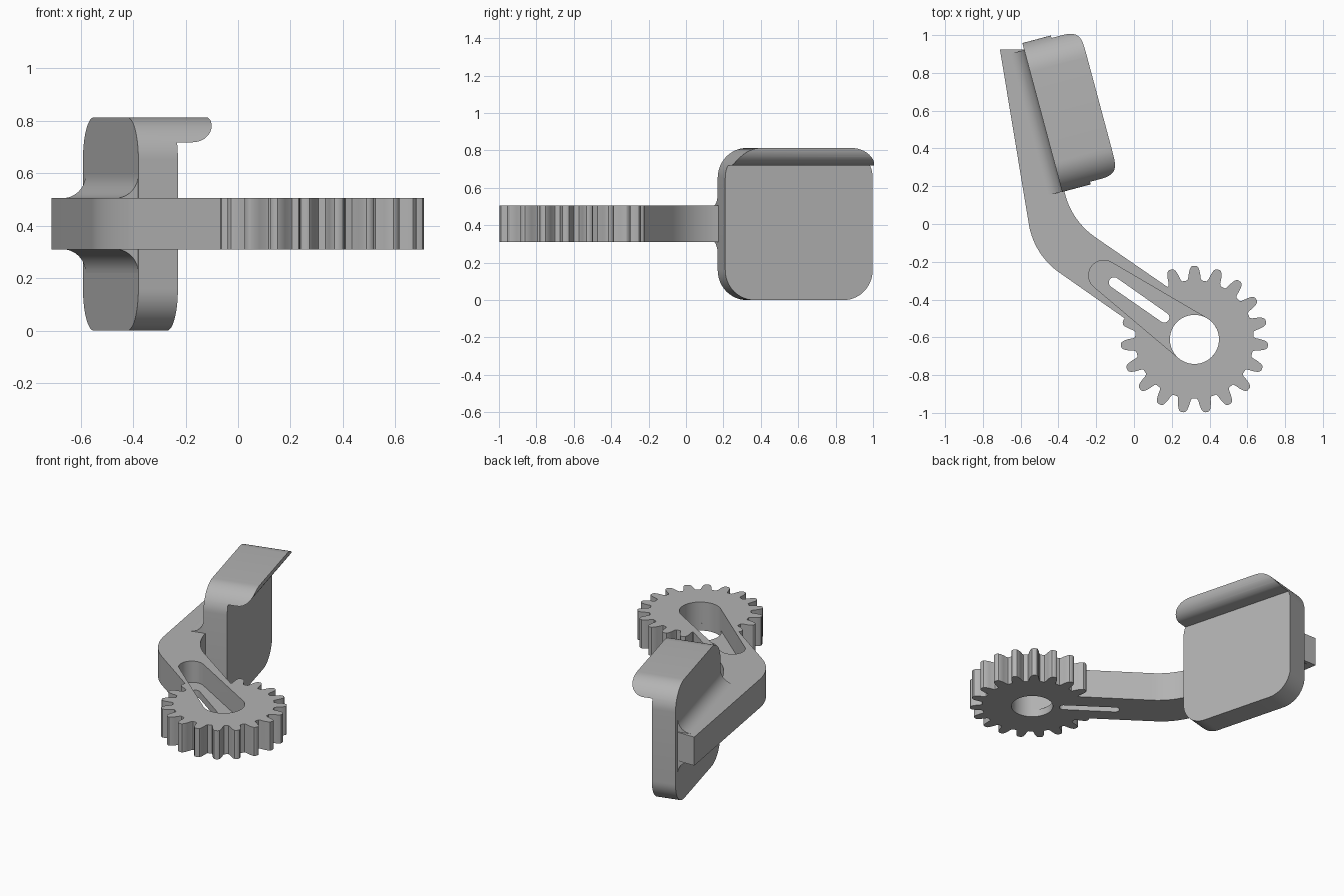
import bpy, bmesh
from math import sin, cos, tan, pi, atan2, acos, radians
from mathutils import Matrix, Vector

cube = bpy.data.objects.get("Cube")
if cube:
    bpy.data.objects.remove(cube, do_unlink=True)

# One plain grey material
grey = bpy.data.materials.new("plain_grey")
grey.use_nodes = True
COLOUR = (0.45, 0.45, 0.45, 1)
grey.diffuse_color = COLOUR
grey.node_tree.nodes["Principled BSDF"].inputs["Base Color"].default_value = COLOUR

X, Y, Z = Vector((1, 0, 0)), Vector((0, 1, 0)), Vector((0, 0, 1))
TILT = radians(15)
ALONG = Vector((-sin(TILT), cos(TILT), 0))    # along the pad
OUT = Vector((cos(TILT), sin(TILT), 0))       # out of the pad's front


def prism(name, outline, low, high, axes=(X, Y, Z)):
    """Extrude a 2D outline from low to high along the third axis."""
    bm = bmesh.new()
    frame = Matrix(axes).transposed()
    face = bm.faces.new([bm.verts.new(frame @ Vector((a, b, low))) for a, b in outline])
    ext = bmesh.ops.extrude_face_region(bm, geom=[face])
    verts = [v for v in ext["geom"] if isinstance(v, bmesh.types.BMVert)]
    bmesh.ops.translate(bm, vec=axes[2] * (high - low), verts=verts)
    bmesh.ops.recalc_face_normals(bm, faces=bm.faces)
    mesh = bpy.data.meshes.new(name)
    bm.to_mesh(mesh)
    bm.free()
    mesh.materials.append(grey)
    obj = bpy.data.objects.new(name, mesh)
    bpy.context.collection.objects.link(obj)
    return obj


def combine(obj, other, operation):
    mod = obj.modifiers.new(operation.lower(), "BOOLEAN")
    mod.operation, mod.object, mod.solver = operation, other, "EXACT"
    bpy.context.view_layer.objects.active = obj
    bpy.ops.object.modifier_apply(modifier=mod.name)
    bpy.data.objects.remove(other, do_unlink=True)


def arc(centre, rx, ry, start, end, steps=12):
    angles = [start + (end - start) * i / steps for i in range(steps + 1)]
    return [(centre[0] + rx * cos(t), centre[1] + ry * sin(t)) for t in angles]


def slot(c1, r1, c2, r2):
    """Outline wrapped round two circles."""
    dx, dy = c2[0] - c1[0], c2[1] - c1[1]
    a, b = atan2(dy, dx), acos((r1 - r2) / (dx * dx + dy * dy) ** 0.5)
    return (arc(c1, r1, r1, a + b, a + 2 * pi - b, 32)
            + arc(c2, r2, r2, a - b, a + b, 24))


def rounded(corners):
    """Polygon whose corners (x, y, radius) are filleted."""
    pts = []
    for i, (x, y, r) in enumerate(corners):
        p = Vector((x, y))
        if not r:
            pts.append((x, y))
            continue
        before = (Vector(corners[i - 1][:2]) - p).normalized()
        after = (Vector(corners[(i + 1) % len(corners)][:2]) - p).normalized()
        half = before.angle(after) / 2
        centre = p + (before + after).normalized() * r / sin(half)
        d1 = p + before * r / tan(half) - centre
        d2 = p + after * r / tan(half) - centre
        start = atan2(d1.y, d1.x)
        turn = (atan2(d2.y, d2.x) - start + pi) % (2 * pi) - pi
        pts += arc(centre, r, r, start, start + turn, 14)
    return pts


BOTTOM, TOP = 0.31, 0.505
HUB = (0.32, -0.611)

# Bent arm
arm = prism("arm_and_gear", rounded([
    (-0.71, 0.925, 0), (-0.53, -0.163, 0.39), (0.14, -0.632, 0),
    (0.3, -0.418, 0), (-0.34, 0.023, 0.4), (-0.37, 0.18, 0),
    (-0.56, 0.925, 0)]), BOTTOM, TOP)

# Gear with tapered teeth: radius and half width as a share of the pitch
TEETH = 19
PITCH = 2 * pi / TEETH
flank = [(0.314, 0.37), (0.325, 0.31), (0.352, 0.255), (0.375, 0.19), (0.386, 0.13), (0.39, 0.06)]
tooth = [(r, -w) for r, w in flank] + [(r, w) for r, w in reversed(flank)]
gear = prism("gear", [
    (HUB[0] + r * cos(pi / 2 + (i + w) * PITCH), HUB[1] + r * sin(pi / 2 + (i + w) * PITCH))
    for i in range(TEETH) for r, w in tooth], BOTTOM, TOP)
combine(arm, gear, "UNION")

# Tapered pocket from above, hub bore and narrow through slot
combine(arm, prism("pocket", slot(HUB, 0.13, (-0.16, -0.272), 0.08), 0.36, 0.7), "DIFFERENCE")
combine(arm, prism("bore", arc(HUB, 0.13, 0.13, 0, 2 * pi, 56)[:-1], 0.2, 0.45), "DIFFERENCE")
combine(arm, prism("through_slot", slot((-0.105, -0.31), 0.028, (0.16, -0.495), 0.027),
                   0.2, 0.6), "DIFFERENCE")

# Pad: rounded square trimmed by a hooked side profile
BACK, FACE, TIP = -0.323, -0.167, -0.011
NEAR, FAR, HIGH = 0.262, 1.078, 0.813
R = 0.16
pad = prism("pad_with_lip", rounded([
    (NEAR, 0, R), (FAR, 0, R), (FAR, HIGH, R), (NEAR, HIGH, R)]),
    BACK, TIP, (ALONG, Z, OUT))
lip_curve = arc((HIGH, TIP - 0.095), 0.095, 0.095, pi, pi / 2)
hook = prism("hook_profile", [(-0.1, BACK - 0.1), (-0.1, FACE), (HIGH - 0.095, FACE)]
             + lip_curve + [(HIGH + 0.1, TIP), (HIGH + 0.1, BACK - 0.1)],
             0, 1.4, (Z, OUT, ALONG))
combine(pad, hook, "INTERSECT")

# Concave fillets where the arm meets the back of the pad
F = 0.09
fillet = prism("pad_fillet",
               arc((TOP + F, BACK - F), F, F, pi, pi / 2)
               + [(TOP + F, BACK + 0.01), (BOTTOM - F, BACK + 0.01)]
               + arc((BOTTOM - F, BACK - F), F, F, pi / 2, 0),
               NEAR + 0.002, 1.04, (Z, OUT, ALONG))

for obj in (arm, pad, fillet):
    bpy.ops.object.select_all(action="DESELECT")
    obj.select_set(True)
    bpy.context.view_layer.objects.active = obj
    bpy.ops.object.shade_smooth_by_angle(angle=radians(30))
